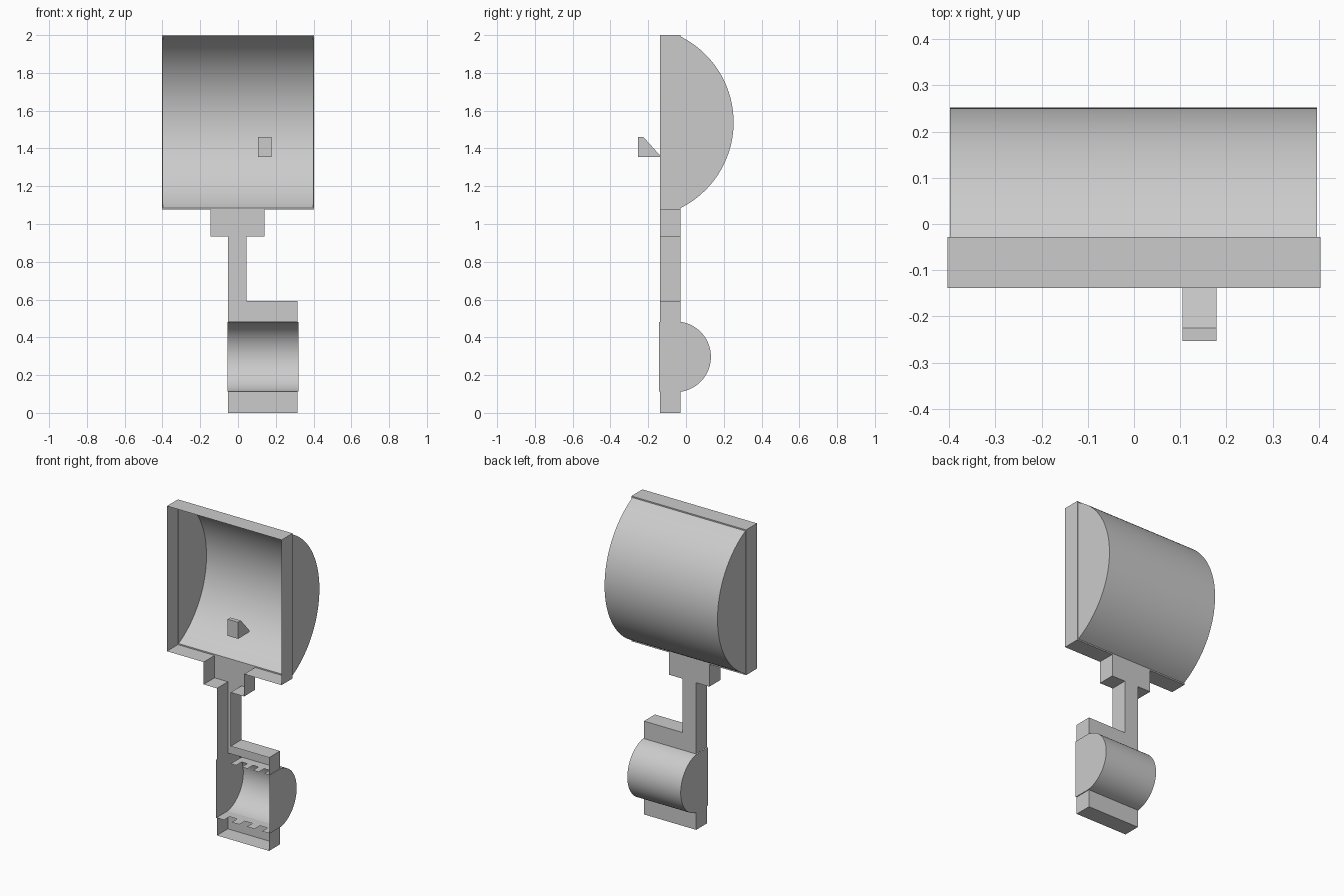
import bpy, bmesh
from math import sin, cos, atan2

if "Cube" in bpy.data.objects:
    bpy.data.objects.remove(bpy.data.objects["Cube"])

FRONT, BACK = -0.138, -0.028


def build(name, faces, smooth=False):
    """Weld a list of polygons (lists of xyz points) into one object."""
    bm = bmesh.new()
    for f in faces:
        bm.faces.new([bm.verts.new(p) for p in f])
    bmesh.ops.remove_doubles(bm, verts=bm.verts, dist=0.0005)
    bmesh.ops.recalc_face_normals(bm, faces=bm.faces)
    me = bpy.data.meshes.new(name)
    bm.to_mesh(me)
    bm.free()
    ob = bpy.data.objects.new(name, me)
    bpy.context.collection.objects.link(ob)
    if smooth:
        bpy.ops.object.select_all(action='DESELECT')
        ob.select_set(True)
        bpy.context.view_layer.objects.active = ob
        bpy.ops.object.shade_smooth_by_angle(angle=0.5)
    return ob


def walls(path):
    """Sheet walls running front to back along an x-z path."""
    return [[(a[0], FRONT, a[1]), (b[0], FRONT, b[1]),
             (b[0], BACK, b[1]), (a[0], BACK, a[1])]
            for a, b in zip(path, path[1:])]


def rect(x0, x1, z0, z1):
    """Back panel."""
    return [(x0, BACK, z0), (x1, BACK, z0), (x1, BACK, z1), (x0, BACK, z1)]


def bulge(name, x0, x1, z0, z1, depth, segs, front=None):
    """Hollow arched back with end caps; caps may run on to the front."""
    half, zc = (z1 - z0) / 2, (z0 + z1) / 2
    r = (half * half + depth * depth) / (2 * depth)
    yc = BACK + depth - r
    a = atan2(half, r - depth)
    arc = [(yc + r * cos(t), zc + r * sin(t))
           for t in [-a + 2 * a * i / segs for i in range(segs + 1)]]
    faces = [[(x0, *p), (x1, *p), (x1, *q), (x0, *q)] for p, q in zip(arc, arc[1:])]
    cap = arc + ([(front, z1), (front, z0)] if front is not None else [])
    faces += [[(x, *p) for p in cap] for x in (x0, x1)]
    return build(name, faces, True)


def comb(name, x0, x1, z, slots):
    """Horizontal divider with evenly spaced slots in its front edge."""
    w = (x1 - x0) / (2 * slots + 1)
    mid = FRONT + 0.055
    faces = []
    for i in range(2 * slots + 1):
        a, b = x0 + i * w, x0 + (i + 1) * w
        faces.append([(a, mid, z), (b, mid, z), (b, BACK, z), (a, BACK, z)])
        if i % 2 == 0:
            faces.append([(a, FRONT, z), (b, FRONT, z), (b, mid, z), (a, mid, z)])
    return build(name, faces)


# Large upper chamber: open frame with a narrow lip, and arched back
X, ZB, ZT = 0.403, 1.077, 2.0
CX0, CX1, CZ0, CZ1 = -0.398, 0.396, 1.085, 1.992
frame = walls([(-0.145, ZB), (-X, ZB), (-X, ZT), (X, ZT), (X, ZB), (0.14, ZB)])
frame += [rect(-X, CX0, ZB, ZT), rect(CX1, X, ZB, ZT),
          rect(CX0, CX1, ZB, CZ0), rect(CX0, CX1, CZ1, ZT)]
build("upper_frame", frame)
bulge("upper_bowl", CX0, CX1, CZ0, CZ1, 0.28, 64)

# Neck block below the chamber, open to chamber and stem
SX0, SX1, NZ = -0.052, 0.045, 0.935
build("neck_block",
      walls([(SX0, NZ), (-0.145, NZ), (-0.145, ZB)]) +
      walls([(SX1, NZ), (0.14, NZ), (0.14, ZB)]) +
      [rect(-0.145, 0.14, NZ, ZB)])

# Stem channel
LZ0, LZ1, TOP = 0.112, 0.482, 0.593
build("stem_channel",
      walls([(SX0, NZ), (SX0, LZ1)]) + walls([(SX1, NZ), (SX1, TOP)]) +
      [rect(SX0, SX1, LZ1, NZ)])

# Lower chamber with a trough above and below
LX0, LX1 = -0.055, 0.32
build("upper_trough",
      walls([(SX1, TOP), (0.315, TOP), (0.315, LZ1)]) +
      [rect(SX1, 0.315, LZ1, TOP)])
build("lower_trough",
      walls([(SX0, LZ0), (SX0, 0), (0.315, 0), (0.315, LZ0)]) +
      [rect(SX0, 0.315, 0, LZ0)])
bulge("lower_bowl", LX0, LX1, LZ0, LZ1, 0.16, 48, front=-0.142)
comb("upper_comb", SX1, LX1, LZ1, 3)
comb("lower_comb", LX0, LX1, LZ0, 3)

# Wedge catch standing off the front opening
prof = [(-0.253, 1.355), (-0.253, 1.46), (-0.225, 1.46), (-0.137, 1.362), (-0.137, 1.355)]
wx0, wx1 = 0.105, 0.178
build("wedge_catch",
      [[(x, *p) for p in prof] for x in (wx0, wx1)] +
      [[(wx0, *p), (wx1, *p), (wx1, *q), (wx0, *q)]
       for p, q in zip(prof, prof[1:] + prof[:1])])
